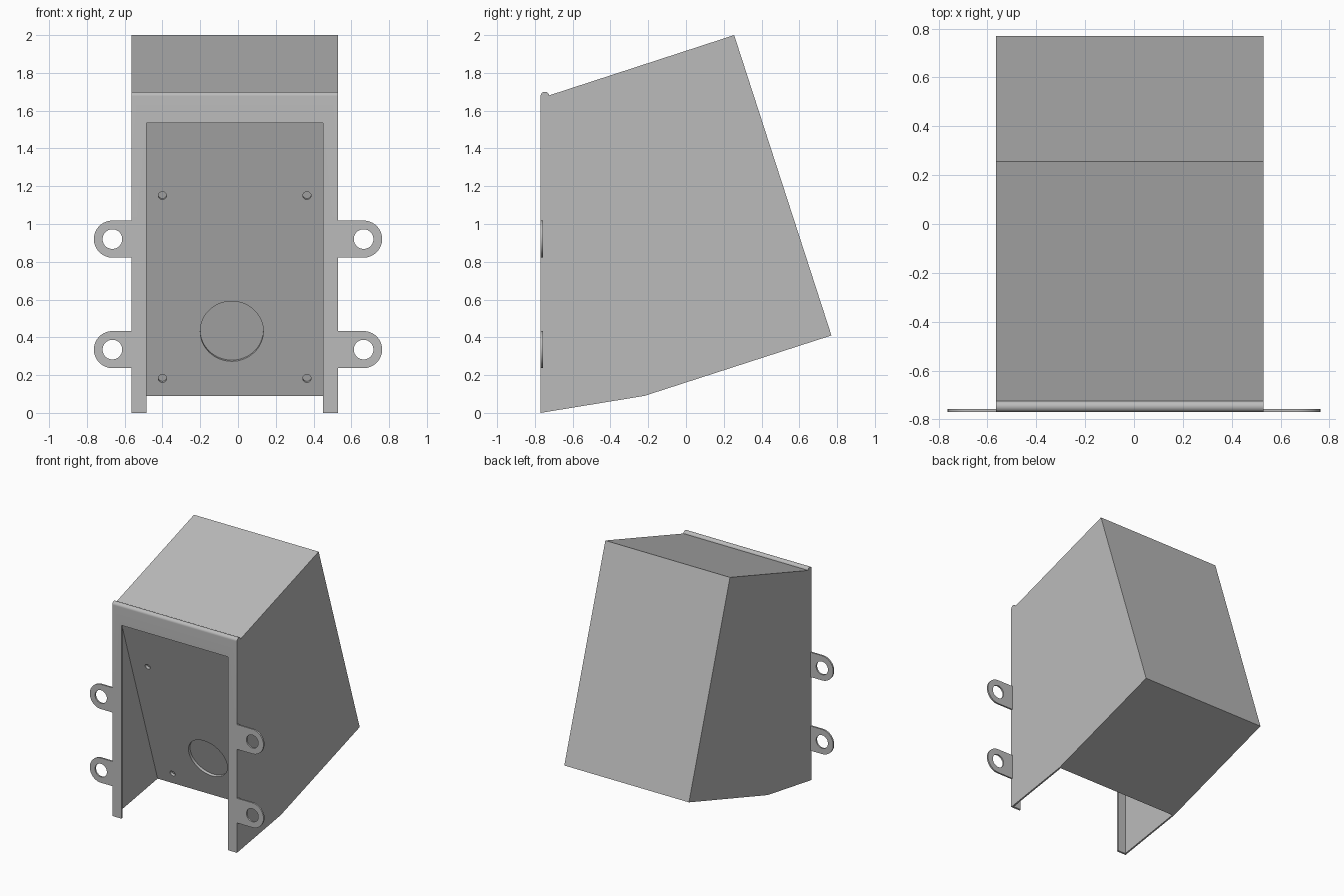
import bpy, bmesh, math
from mathutils import Vector, Matrix

cube = bpy.data.objects.get("Cube")
if cube:
    bpy.data.objects.remove(cube, do_unlink=True)

grey = bpy.data.materials.new("sheet_grey")
grey.use_nodes = True
grey.diffuse_color = (0.5, 0.5, 0.5, 1)
grey.node_tree.nodes["Principled BSDF"].inputs["Base Color"].default_value = (0.5, 0.5, 0.5, 1)

LEFT, RIGHT = 0.53, -0.565      # outer side faces
FRONT, SHEET = -0.77, 0.013     # front plane and sheet thickness
TILT = math.radians(17.9)


def prism(name, points, span):
    """Closed prism from a list of corner points swept along a vector."""
    bm = bmesh.new()
    face = bm.faces.new([bm.verts.new(p) for p in points])
    swept = bmesh.ops.extrude_face_region(bm, geom=[face])
    moved = [v for v in swept["geom"] if isinstance(v, bmesh.types.BMVert)]
    bmesh.ops.translate(bm, verts=moved, vec=span)
    bmesh.ops.recalc_face_normals(bm, faces=bm.faces)
    mesh = bpy.data.meshes.new(name)
    bm.to_mesh(mesh)
    bm.free()
    mesh.materials.append(grey)
    obj = bpy.data.objects.new(name, mesh)
    bpy.context.collection.objects.link(obj)
    return obj


def side_prism(name, profile, x0, x1):
    return prism(name, [(x0, y, z) for y, z in profile], (x1 - x0, 0, 0))


def arc(cx, cz, r, start, end, steps):
    angles = [math.radians(start + (end - start) * i / steps) for i in range(steps + 1)]
    return [(cx + r * math.cos(a), cz + r * math.sin(a)) for a in angles]


def combine(target, tool, operation):
    mod = target.modifiers.new("combine", 'BOOLEAN')
    mod.operation, mod.object, mod.solver = operation, tool, 'EXACT'
    bpy.ops.object.select_all(action='DESELECT')
    bpy.context.view_layer.objects.active = target
    target.select_set(True)
    bpy.ops.object.modifier_apply(modifier=mod.name)
    bpy.data.objects.remove(tool, do_unlink=True)


def panel_y(z):
    """Depth of the tilted inner panel at a given height."""
    return -0.22 - math.tan(TILT) * (z - 0.09)


# Housing: side outline with the rolled bead at the top front edge
outline = [(FRONT, 0), (-0.22, 0.09), (0.77, 0.41), (0.255, 2.0)]
outline += arc(-0.747, 1.677, 0.023, 10, 180, 28)
housing = side_prism("housing", outline, RIGHT, LEFT)

# Hollow wedge between the front flange and the tilted panel
wedge = [(FRONT + SHEET, -0.1), (panel_y(-0.1), -0.1),
         (panel_y(1.66), 1.66), (FRONT + SHEET, 1.66)]
combine(housing, side_prism("wedge_cutter", wedge, RIGHT + SHEET, LEFT - SHEET), 'DIFFERENCE')

# Front opening, leaving a narrow flange round it
opening = [(-0.9, -0.1), (-0.75, -0.1), (-0.75, 1.535), (-0.9, 1.535)]
combine(housing, side_prism("opening_cutter", opening, -0.485, 0.45), 'DIFFERENCE')

# Round recess and four screw holes sunk square to the tilted panel
inward = Vector((0, math.cos(TILT), math.sin(TILT)))
holes = [(-0.033, 0.432, 0.167, 64)]
holes += [(x, z, 0.022, 50) for x in (-0.4, 0.365) for z in (0.182, 1.15)]
turn = Matrix.Rotation(TILT, 3, 'X')
for x, z, radius, sides in holes:
    centre = Vector((x, panel_y(z), z)) - inward * 0.02
    ring = [centre + turn @ Vector((u, 0, w))
            for u, w in arc(0, 0, radius, 0, 360, sides)[:-1]]
    combine(housing, prism("hole_cutter", ring, inward * 0.04), 'DIFFERENCE')

# Mounting ears with round ends and bolt holes
for side, root in ((1, LEFT - 0.03), (-1, RIGHT + 0.03)):
    for z in (0.92, 0.335):
        shape = [(abs(root), z - 0.098)] + arc(0.665, z, 0.098, -90, 90, 32)
        shape.append((abs(root), z + 0.098))
        ear = prism("ear", [(side * u, FRONT, w) for u, w in shape], (0, SHEET, 0))
        bolt = arc(0.665, z, 0.052, 0, 360, 60)[:-1]
        combine(ear, prism("bolt_cutter", [(side * u, -0.8, w) for u, w in bolt],
                           (0, 0.1, 0)), 'DIFFERENCE')
        combine(housing, ear, 'UNION')

bpy.ops.object.select_all(action='DESELECT')
housing.select_set(True)
bpy.context.view_layer.objects.active = housing
bpy.ops.object.shade_smooth_by_angle(angle=math.radians(7.8))
